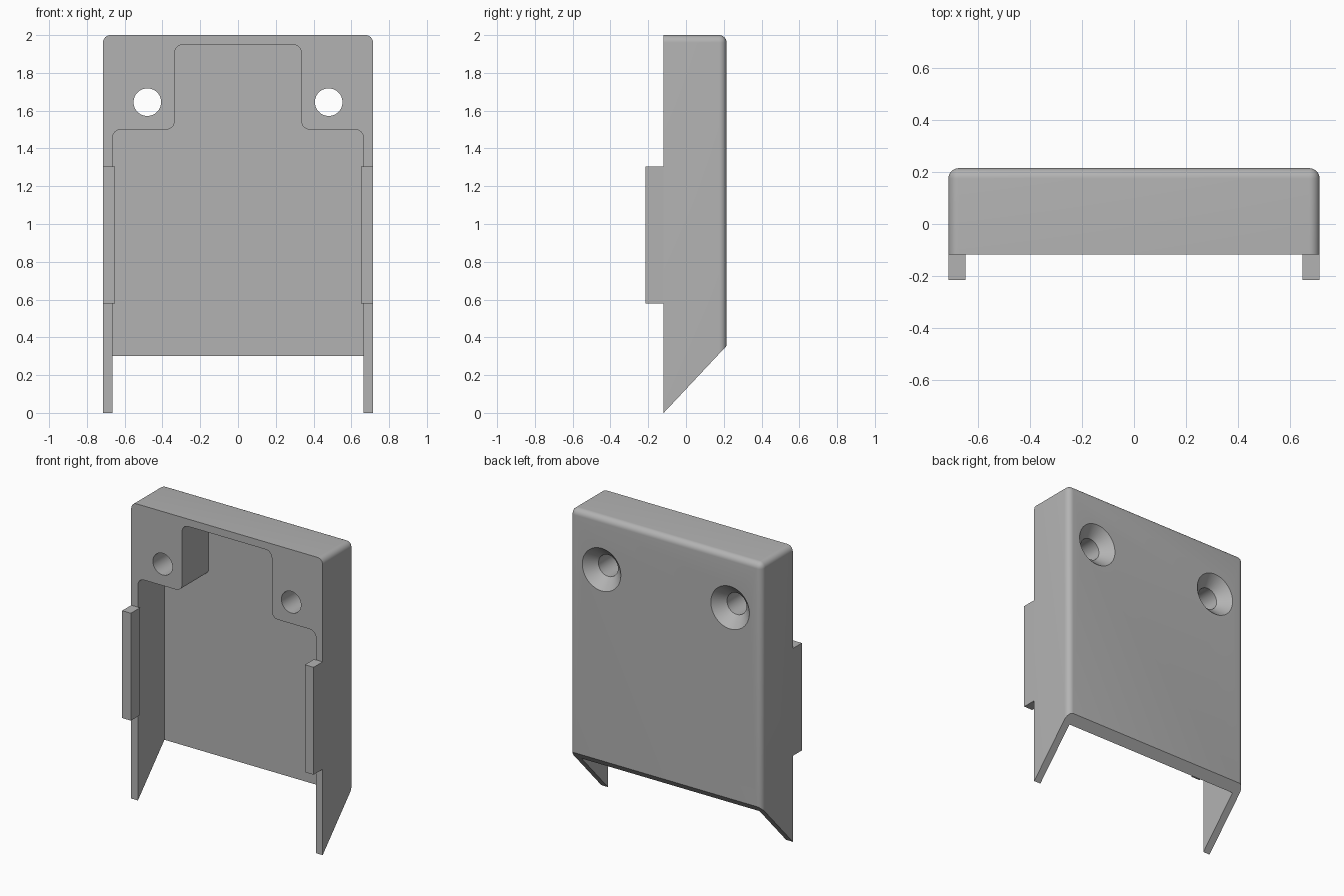
import bpy, bmesh, math
from mathutils import Vector

cube = bpy.data.objects.get("Cube")
if cube:
    bpy.data.objects.remove(cube, do_unlink=True)

HALF_W, TOP = 0.715, 2.0
FRONT, BACK, TAB_FRONT = -0.118, 0.215, -0.215
INNER_BACK = 0.165
HOLE_X, HOLE_Z = 0.48, 1.645

grey = bpy.data.materials.new("plain_grey")
grey.use_nodes = True
colour = (0.45, 0.45, 0.45, 1)
grey.diffuse_color = colour
grey.node_tree.nodes["Principled BSDF"].inputs["Base Color"].default_value = colour


def make_object(name, bm):
    bmesh.ops.recalc_face_normals(bm, faces=bm.faces)
    mesh = bpy.data.meshes.new(name)
    bm.to_mesh(mesh)
    bm.free()
    obj = bpy.data.objects.new(name, mesh)
    bpy.context.collection.objects.link(obj)
    mesh.materials.append(grey)
    return obj


def box(x0, x1, y0, y1, z0, z1):
    bm = bmesh.new()
    bmesh.ops.create_cube(bm, size=1)
    for v in bm.verts:
        v.co = ((x0 + x1) / 2 + v.co.x * (x1 - x0),
                (y0 + y1) / 2 + v.co.y * (y1 - y0),
                (z0 + z1) / 2 + v.co.z * (z1 - z0))
    return bm


def rounded(points, steps=8):
    """Round each (x, z, radius) right-angled corner of a closed profile."""
    out = []
    for i, (x, z, r) in enumerate(points):
        p = Vector((x, z))
        if r == 0:
            out.append(p)
            continue
        a = (Vector(points[i - 1][:2]) - p).normalized() * r
        b = (Vector(points[(i + 1) % len(points)][:2]) - p).normalized() * r
        for k in range(steps + 1):
            t = k / steps * math.pi / 2
            out.append(p + a * (1 - math.sin(t)) + b * (1 - math.cos(t)))
    return out


def cut(target, cutter):
    cutter.hide_render = True
    mod = target.modifiers.new("cut", "BOOLEAN")
    mod.operation, mod.solver, mod.object = "DIFFERENCE", "EXACT", cutter
    bpy.context.view_layer.objects.active = target
    bpy.ops.object.modifier_apply(modifier=mod.name)
    bpy.data.objects.remove(cutter, do_unlink=True)


# Cover body: rounded back and top corners
bm = box(-HALF_W, HALF_W, FRONT, BACK, -0.3, TOP)


def is_rounded(edge):
    a, b = (v.co for v in edge.verts)
    mid = (a + b) / 2
    on_side = abs(mid.x) > HALF_W - 0.01
    on_back = mid.y > BACK - 0.01
    on_top = mid.z > TOP - 0.01
    return on_side + on_back + on_top == 2 and mid.z > 0 and (on_back or on_side)


bmesh.ops.bevel(bm, geom=[e for e in bm.edges if is_rounded(e)], offset=0.04,
                segments=8, profile=0.5, affect="EDGES")

# Slanted lower end
slope = Vector((0, BACK - FRONT, 0.355))
cut_plane = bmesh.ops.bisect_plane(
    bm, geom=bm.verts[:] + bm.edges[:] + bm.faces[:], plane_co=(0, FRONT, 0),
    plane_no=(0, slope.z, -slope.y), clear_outer=True)
rim = [e for e in cut_plane["geom_cut"] if isinstance(e, bmesh.types.BMEdge)]
bmesh.ops.contextual_create(bm, geom=rim)
body = make_object("cover_body", bm)

# Stepped cavity, open at the front and below
half = [(0.665, -0.5, 0), (0.665, 1.5, 0.045), (0.335, 1.5, 0.045), (0.335, 1.95, 0.045)]
profile = rounded(half + [(-x, z, r) for x, z, r in reversed(half)])
bm = bmesh.new()
face = bm.faces.new([bm.verts.new((p.x, FRONT - 0.1, p.y)) for p in profile])
ext = bmesh.ops.extrude_face_region(bm, geom=[face])
bmesh.ops.translate(bm, vec=(0, INNER_BACK - FRONT + 0.1, 0),
                    verts=[g for g in ext["geom"] if isinstance(g, bmesh.types.BMVert)])
cut(body, make_object("cavity_cutter", bm))

# Countersunk screw holes
for side in (-1, 1):
    bm = bmesh.new()
    lathe = [(0, -0.3), (0.073, -0.3), (0.073, BACK - 0.071), (0.164, BACK + 0.02),
             (0, BACK + 0.02)]
    verts = [bm.verts.new((side * HOLE_X + r, y, HOLE_Z)) for r, y in lathe]
    edges = [bm.edges.new(pair) for pair in zip(verts, verts[1:])]
    bmesh.ops.spin(bm, geom=verts + edges, cent=(side * HOLE_X, 0, HOLE_Z),
                   axis=(0, 1, 0), angle=math.tau, steps=48)
    bmesh.ops.remove_doubles(bm, verts=bm.verts, dist=0.0001)
    cut(body, make_object("screw_hole_cutter", bm))

bpy.ops.object.select_all(action="DESELECT")
body.select_set(True)
bpy.context.view_layer.objects.active = body
bpy.ops.object.shade_smooth_by_angle(angle=math.radians(30))

# Side tabs on the front rim
for name, side in (("right_tab", -1), ("left_tab", 1)):
    x0, x1 = sorted((side * 0.65, side * HALF_W))
    make_object(name, box(x0, x1, TAB_FRONT, FRONT, 0.58, 1.305))
